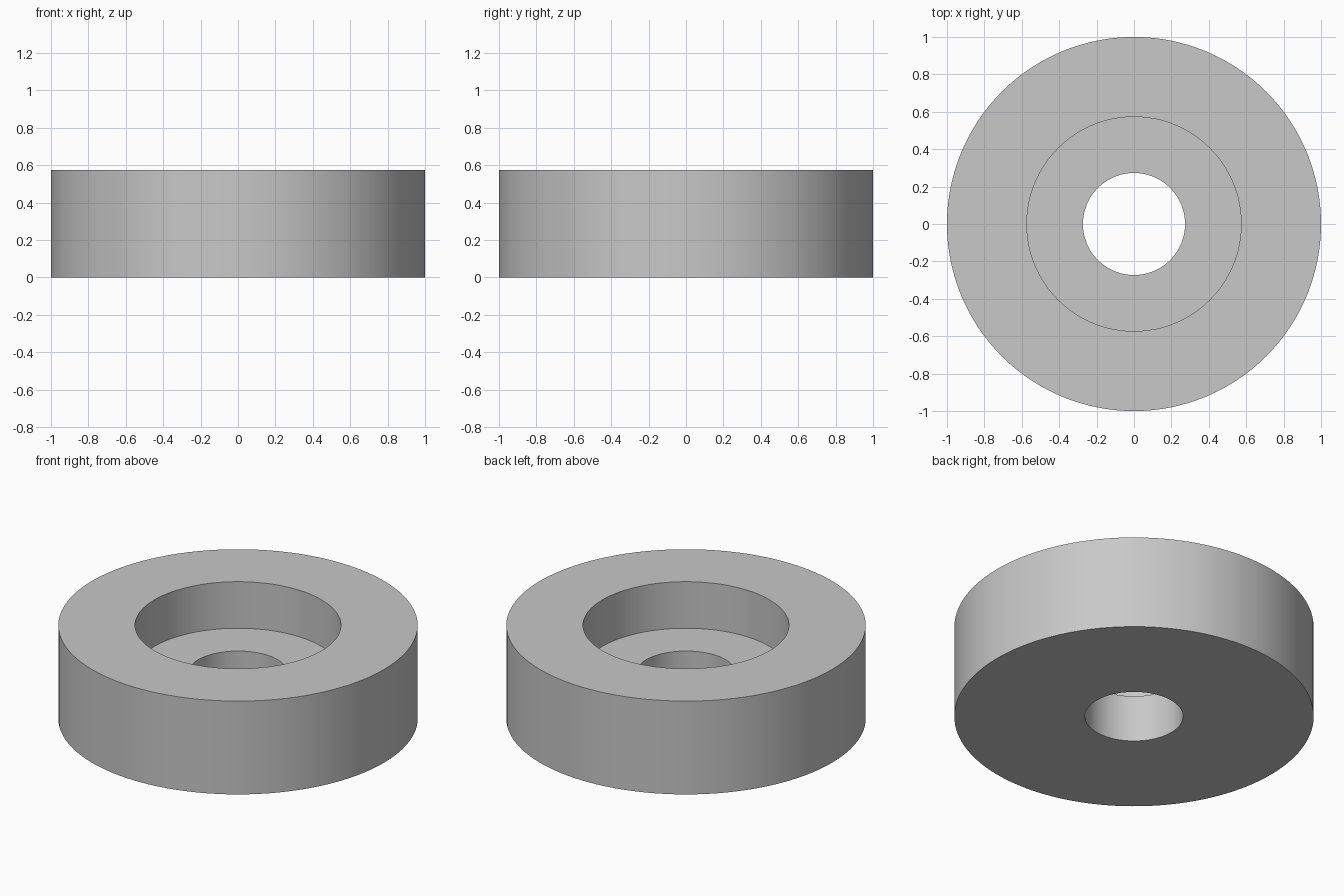
import bpy
import bmesh
from math import tau
from mathutils import Vector

cube = bpy.data.objects.get("Cube")
if cube:
    bpy.data.objects.remove(cube, do_unlink=True)

OUTER, RECESS, BORE = 1.0, 0.573, 0.273
HEIGHT, FLOOR = 0.573, 0.287
SEGMENTS = 128

# Plain grey finish
grey = bpy.data.materials.new("plain_grey")
grey.use_nodes = True
colour = (0.58, 0.58, 0.58, 1)
grey.diffuse_color = colour
grey.node_tree.nodes["Principled BSDF"].inputs["Base Color"].default_value = colour

# Closed cross-section of the counterbored spacer: radius, height
profile = [(BORE, 0), (OUTER, 0), (OUTER, HEIGHT),
           (RECESS, HEIGHT), (RECESS, FLOOR), (BORE, FLOOR)]

# Spin the section around the upright axis
bm = bmesh.new()
verts = [bm.verts.new((r, 0, z)) for r, z in profile]
edges = [bm.edges.new((v, verts[(i + 1) % len(verts)])) for i, v in enumerate(verts)]
bmesh.ops.spin(bm, geom=verts + edges, cent=Vector(), axis=Vector((0, 0, 1)),
               angle=tau, steps=SEGMENTS, use_merge=True)
bmesh.ops.remove_doubles(bm, verts=bm.verts, dist=0.0001)
bmesh.ops.recalc_face_normals(bm, faces=bm.faces)

mesh = bpy.data.meshes.new("counterbored_spacer")
bm.to_mesh(mesh)
bm.free()
mesh.materials.append(grey)
spacer = bpy.data.objects.new("counterbored_spacer", mesh)
bpy.context.collection.objects.link(spacer)

# Smooth round walls with crisp rims
bpy.ops.object.select_all(action="DESELECT")
spacer.select_set(True)
bpy.context.view_layer.objects.active = spacer
bpy.ops.object.shade_smooth_by_angle()
